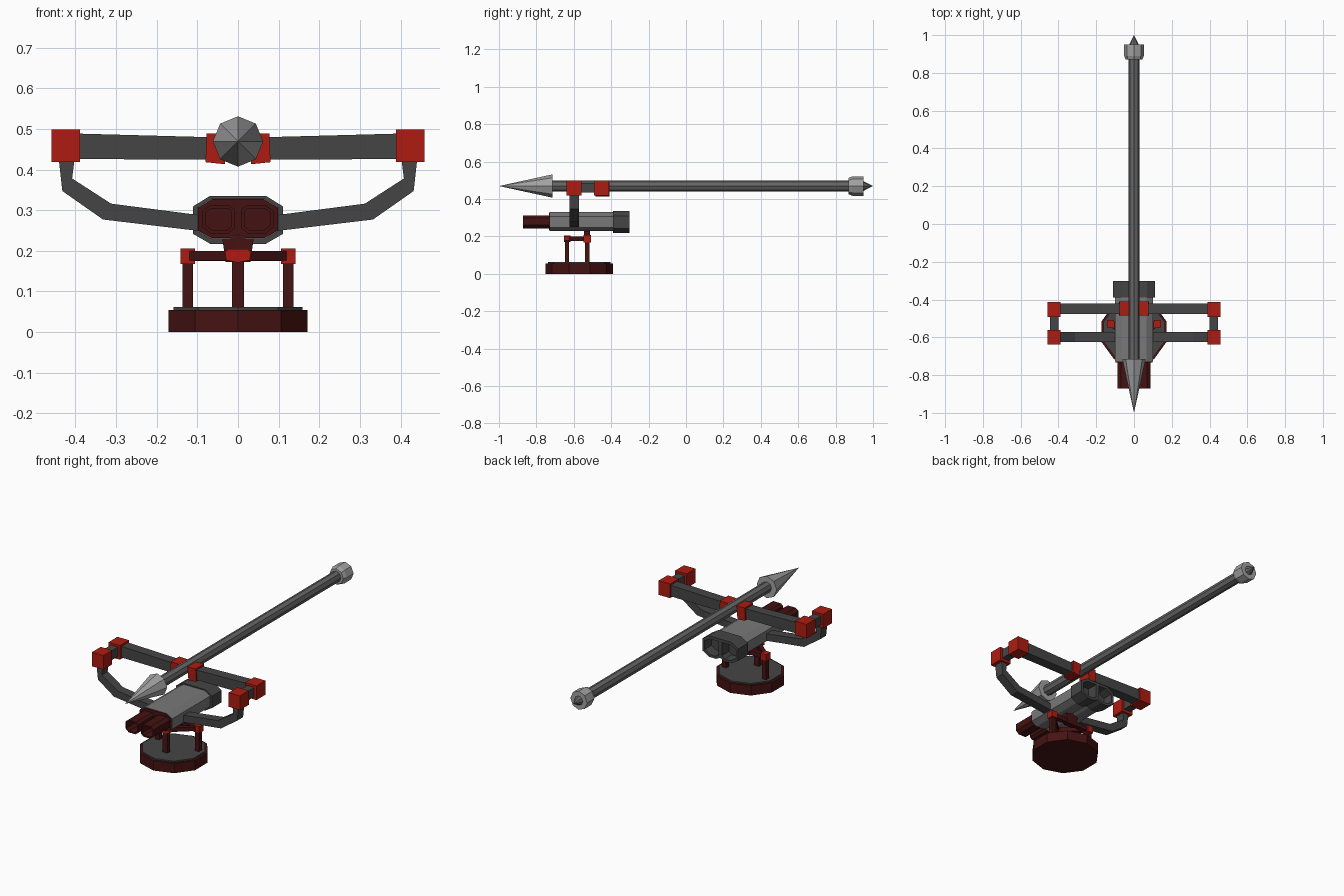
import bpy, bmesh, math
from mathutils import Matrix, Vector

if "Cube" in bpy.data.objects:
    bpy.data.objects.remove(bpy.data.objects["Cube"])


def mat(name, r, g, b):
    m = bpy.data.materials.new(name)
    m.diffuse_color = (r, g, b, 1)
    m.use_nodes = True
    m.node_tree.nodes["Principled BSDF"].inputs["Base Color"].default_value = m.diffuse_color
    return m


RED = mat("red", 0.42, 0.012, 0.006)
MAROON = mat("maroon", 0.06, 0.006, 0.006)
DARK = mat("dark_grey", 0.06, 0.06, 0.06)
MID = mat("mid_grey", 0.13, 0.13, 0.13)
BODY = mat("body_grey", 0.19, 0.19, 0.19)
STEEL = mat("steel", 0.36, 0.36, 0.36)


def finish(bm, name, m):
    bmesh.ops.recalc_face_normals(bm, faces=bm.faces)
    me = bpy.data.meshes.new(name)
    bm.to_mesh(me)
    bm.free()
    me.materials.append(m)
    ob = bpy.data.objects.new(name, me)
    bpy.context.collection.objects.link(ob)
    return ob


def box(name, x, y, z, m):
    bm = bmesh.new()
    bmesh.ops.create_cube(bm, size=1)
    for v in bm.verts:
        for i, r in enumerate((x, y, z)):
            v.co[i] = r[0] if v.co[i] < 0 else r[1]
    return finish(bm, name, m)


def prism(name, pts, y0, y1, m, s=1, hole=None):
    """Extrude an xz outline along y; hole = (rim, depth) sinks the y0 end."""
    bm = bmesh.new()
    a = [bm.verts.new((s * x, y0, z)) for x, z in pts]
    b = [bm.verts.new((s * x, y1, z)) for x, z in pts]
    cap = bm.faces.new(a)
    bm.faces.new(b[::-1])
    n = len(pts)
    for i in range(n):
        bm.faces.new((a[i], b[i], b[(i + 1) % n], a[(i + 1) % n]))
    bmesh.ops.recalc_face_normals(bm, faces=bm.faces)
    if hole:
        bmesh.ops.inset_region(bm, faces=[cap], thickness=hole[0])
        f = bmesh.ops.extrude_face_region(bm, geom=[cap])["geom"]
        bmesh.ops.translate(bm, vec=(0, hole[1], 0),
                            verts=[v for v in f if isinstance(v, bmesh.types.BMVert)])
        if cap.is_valid:
            bmesh.ops.delete(bm, geom=[cap], context='FACES_ONLY')
    return finish(bm, name, m)


def cone(name, p0, p1, r0, r1, sides, m):
    p0, p1 = Vector(p0), Vector(p1)
    d = p1 - p0
    rot = Matrix.Rotation(-math.pi / 2, 4, 'X') if abs(d.y) > 0 else Matrix()
    bm = bmesh.new()
    bmesh.ops.create_cone(bm, cap_ends=True, segments=sides, radius1=r0, radius2=r1,
                          depth=d.length, matrix=Matrix.Translation((p0 + p1) / 2) @ rot)
    bmesh.ops.remove_doubles(bm, verts=bm.verts, dist=1e-5)
    return finish(bm, name, m)


def bar(name, a, b, w, z0, z1, m):
    """Horizontal bar of width w between two xy points."""
    a, b = Vector(a), Vector(b)
    d = (b - a).normalized() * w / 2
    n = Vector((-d.y, d.x))
    bm = bmesh.new()
    lo = [bm.verts.new((p.x, p.y, z0)) for p in (a + n, b + n, b - n, a - n)]
    f = bm.faces.new(lo)
    g = bmesh.ops.extrude_face_region(bm, geom=[f])["geom"]
    bmesh.ops.translate(bm, vec=(0, 0, z1 - z0),
                        verts=[v for v in g if isinstance(v, bmesh.types.BMVert)])
    return finish(bm, name, m)


def mirrored(half):
    return half + [(-x, z) for x, z in reversed(half) if x > 0]


# Spear: eight-sided point, shaft, collar and end spike
Z = 0.469
for name, y0, y1, r0, r1, m in (
        ("spear_point", -1.0, -0.715, 0.0, 0.062, STEEL),
        ("spear_shaft", -0.72, 0.88, 0.03, 0.03, MID),
        ("spear_collar_taper", 0.87, 0.89, 0.044, 0.052, STEEL),
        ("spear_collar", 0.89, 0.95, 0.052, 0.052, STEEL),
        ("spear_end_spike", 0.945, 1.0, 0.028, 0.0, MID)):
    cone(name, (0, y0, Z), (0, y1, Z), r0, r1, 8, m)

# Ten-sided base and its inset top plate
cone("base", (0, -0.57, 0), (0, -0.57, 0.055), 0.18, 0.18, 10, MAROON)
cone("base_plate", (0, -0.57, 0.05), (0, -0.57, 0.062), 0.167, 0.167, 10, DARK)

# Tripod stand: front post, side posts, joining bars, neck
box("front_post", (-0.015, 0.015), (-0.648, -0.625), (0.055, 0.18), MAROON)
prism("front_post_joint", mirrored([(0, 0.204), (0.024, 0.204), (0.032, 0.198),
                                    (0.029, 0.177), (0, 0.171)]), -0.653, -0.618, RED)
box("rear_crossbar", (-0.12, 0.12), (-0.54, -0.515), (0.175, 0.199), MAROON)
prism("neck", mirrored([(0, 0.172), (0.03, 0.172), (0.04, 0.24), (0, 0.24)]),
      -0.545, -0.513, MAROON)

# Twin-lobed gun body with a wider hollow rear housing
outline = [(0, 0.329), (0.065, 0.329), (0.1, 0.307), (0.1, 0.248),
           (0.065, 0.229), (0.02, 0.229), (0, 0.238)]
prism("body", mirrored(outline), -0.727, -0.385, BODY)
prism("body_front_plate", mirrored([(x * 0.98, 0.28 + (z - 0.28) * 0.96) for x, z in outline]),
      -0.732, -0.72, MAROON)
housing = prism("rear_housing", mirrored([(0, 0.335), (0.069, 0.335), (0.111, 0.309), (0.111, 0.242),
                                          (0.068, 0.217), (0.025, 0.217), (0, 0.23)]),
                -0.39, -0.303, DARK)

for s, side in ((-1, "left"), (1, "right")):
    def sx(a, b):
        return tuple(sorted((s * a, s * b)))

    # Exhaust recess in the rear housing
    cutter = prism(side + "_recess_cutter",
                   [(0.01, 0.318), (0.062, 0.32), (0.097, 0.3), (0.097, 0.25),
                    (0.064, 0.231), (0.028, 0.231), (0.01, 0.244)], -0.365, -0.28, DARK, s)
    cutter.hide_render = True
    cutter.hide_viewport = True
    mod = housing.modifiers.new(side + "_recess", 'BOOLEAN')
    mod.operation = 'DIFFERENCE'
    mod.solver = 'EXACT'
    mod.object = cutter

    # Hollow gun barrel
    prism(side + "_barrel", [(0.008, 0.302), (0.022, 0.312), (0.068, 0.312), (0.088, 0.298),
                             (0.088, 0.26), (0.068, 0.243), (0.024, 0.243), (0.008, 0.256)],
          -0.872, -0.725, MAROON, s, hole=(0.009, 0.1))

    # Stand side post, joint and bar to the front post
    box(side + "_post", sx(0.111, 0.137), (-0.541, -0.515), (0.055, 0.18), MAROON)
    box(side + "_post_joint", sx(0.106, 0.142), (-0.547, -0.508), (0.168, 0.206), RED)
    bar(side + "_diagonal_bar", (0, -0.635), (s * 0.124, -0.528), 0.022, 0.176, 0.199, MAROON)

    # Bent lower arm
    prism(side + "_lower_arm", [(0.442, 0.45), (0.44, 0.418), (0.432, 0.347), (0.332, 0.277),
                                (0.08, 0.247), (0.08, 0.286), (0.312, 0.316), (0.408, 0.378),
                                (0.403, 0.418), (0.403, 0.45)], -0.624, -0.572, DARK, s)
    # Upper arm, linking piece and red joints
    prism(side + "_upper_arm", [(0.05, 0.479), (0.42, 0.489), (0.42, 0.426), (0.05, 0.424)],
          -0.477, -0.42, DARK, s)
    box(side + "_arm_link", sx(0.401, 0.445), (-0.57, -0.47), (0.434, 0.486), DARK)
    box(side + "_front_joint", sx(0.388, 0.459), (-0.638, -0.56), (0.419, 0.498), RED)
    box(side + "_rear_joint", sx(0.388, 0.459), (-0.492, -0.412), (0.419, 0.498), RED)
    prism(side + "_spear_clamp", [(0.026, 0.487), (0.077, 0.489), (0.08, 0.418), (0.032, 0.413)],
          -0.485, -0.41, RED, s)
